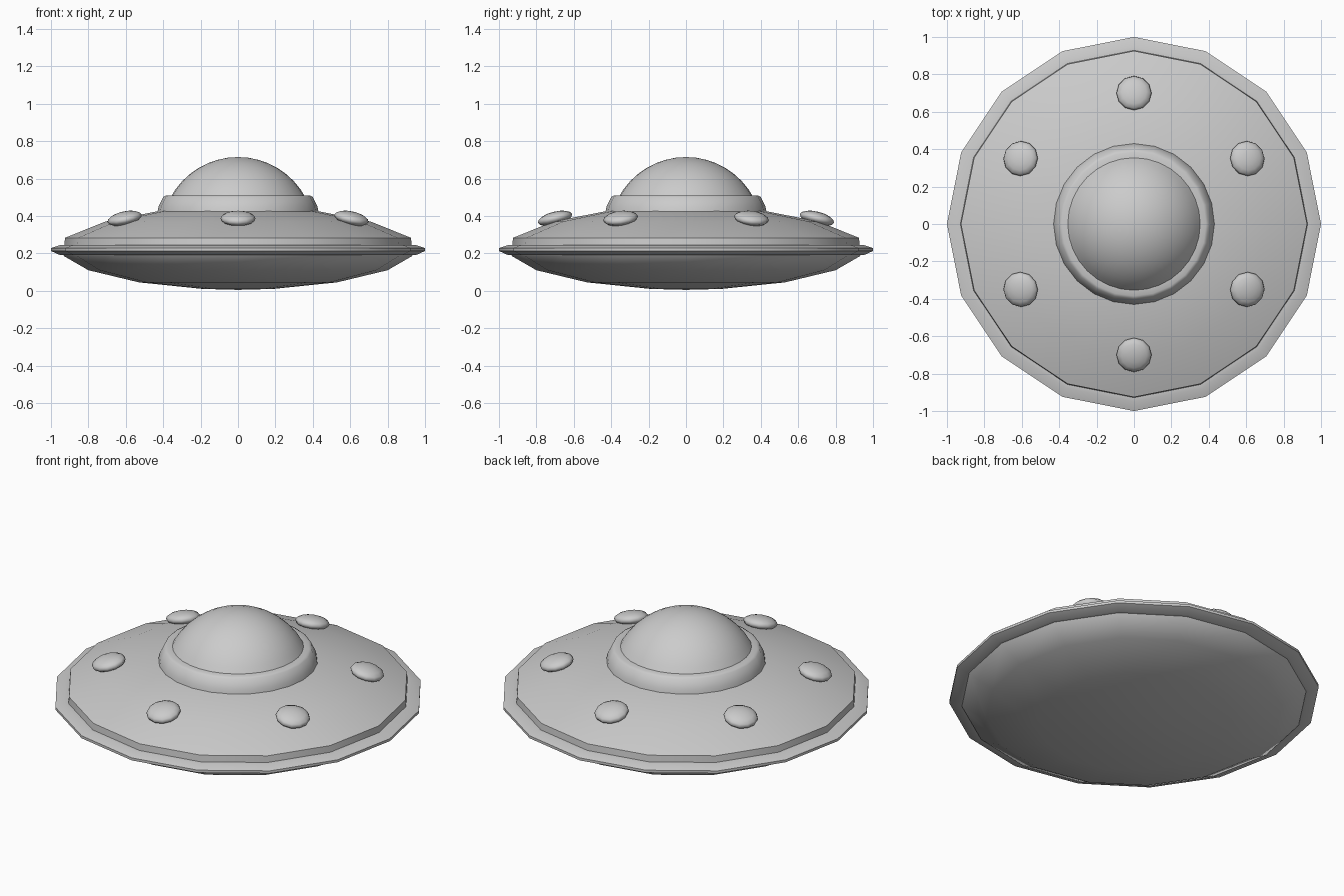
import bpy, bmesh, math
from mathutils import Matrix

if "Cube" in bpy.data.objects:
    bpy.data.objects.remove(bpy.data.objects["Cube"])


def finish(name, bm, angle):
    bmesh.ops.recalc_face_normals(bm, faces=bm.faces[:])
    mesh = bpy.data.meshes.new(name)
    bm.to_mesh(mesh)
    bm.free()
    obj = bpy.data.objects.new(name, mesh)
    bpy.context.collection.objects.link(obj)
    bpy.ops.object.select_all(action='DESELECT')
    obj.select_set(True)
    bpy.context.view_layer.objects.active = obj
    bpy.ops.object.shade_smooth_by_angle(angle=math.radians(angle))
    return obj


def lathe(name, profile, sides, closed=False, angle=30):
    """Revolve (radius, z) points about the z axis."""
    bm = bmesh.new()
    rings = []
    for r, z in profile:
        if r == 0:
            rings.append([bm.verts.new((0, 0, z))] * sides)
        else:
            rings.append([bm.verts.new((r * math.cos(2 * math.pi * i / sides),
                                        r * math.sin(2 * math.pi * i / sides), z))
                          for i in range(sides)])
    pairs = list(zip(rings, rings[1:]))
    if closed:
        pairs.append((rings[-1], rings[0]))
    for a, b in pairs:
        for i in range(sides):
            j = (i + 1) % sides
            bm.faces.new(list(dict.fromkeys((a[i], a[j], b[j], b[i]))))
    return finish(name, bm, angle)


# Saucer body: lower shell, rim band and upper shell
lathe("lower_hull", [(0, 0.005), (0.19, 0.01), (0.53, 0.045), (0.80, 0.11),
                     (0.93, 0.185), (0.94, 0.21)], 16, angle=40)
lathe("rim", [(0.92, 0.19), (0.95, 0.19), (1.0, 0.213), (1.0, 0.228),
              (0.95, 0.245), (0.92, 0.245)], 16, closed=True, angle=40)
lathe("upper_hull", [(0.93, 0.23), (0.925, 0.283), (0.71, 0.37),
                     (0.38, 0.435), (0, 0.45)], 16, angle=40)

# Collar under the canopy
lathe("collar", [(0.43, 0.425), (0.425, 0.45), (0.40, 0.502),
                 (0.385, 0.51), (0.34, 0.51)], 24, angle=40)

# Canopy: spherical cap
R, CZ, STEPS = 0.41, 0.305, 8
start = math.acos(0.19 / R)
cap = [(R * math.sin(start * (1 - k / STEPS)), CZ + R * math.cos(start * (1 - k / STEPS)))
       for k in range(STEPS)] + [(0, CZ + R)]
lathe("dome", cap, 32)

# Six flattened lights tilted to follow the hull
for k in range(6):
    bm = bmesh.new()
    bmesh.ops.create_uvsphere(bm, u_segments=12, v_segments=8, radius=1)
    m = (Matrix.Rotation(math.radians(30 + 60 * k), 4, 'Z')
         @ Matrix.Translation((0.70, 0, 0.387))
         @ Matrix.Rotation(math.radians(14), 4, 'Y')
         @ Matrix.Diagonal((0.094, 0.094, 0.036, 1)))
    bmesh.ops.transform(bm, matrix=m, verts=bm.verts[:])
    finish(f"light_{k + 1}", bm, 60)
